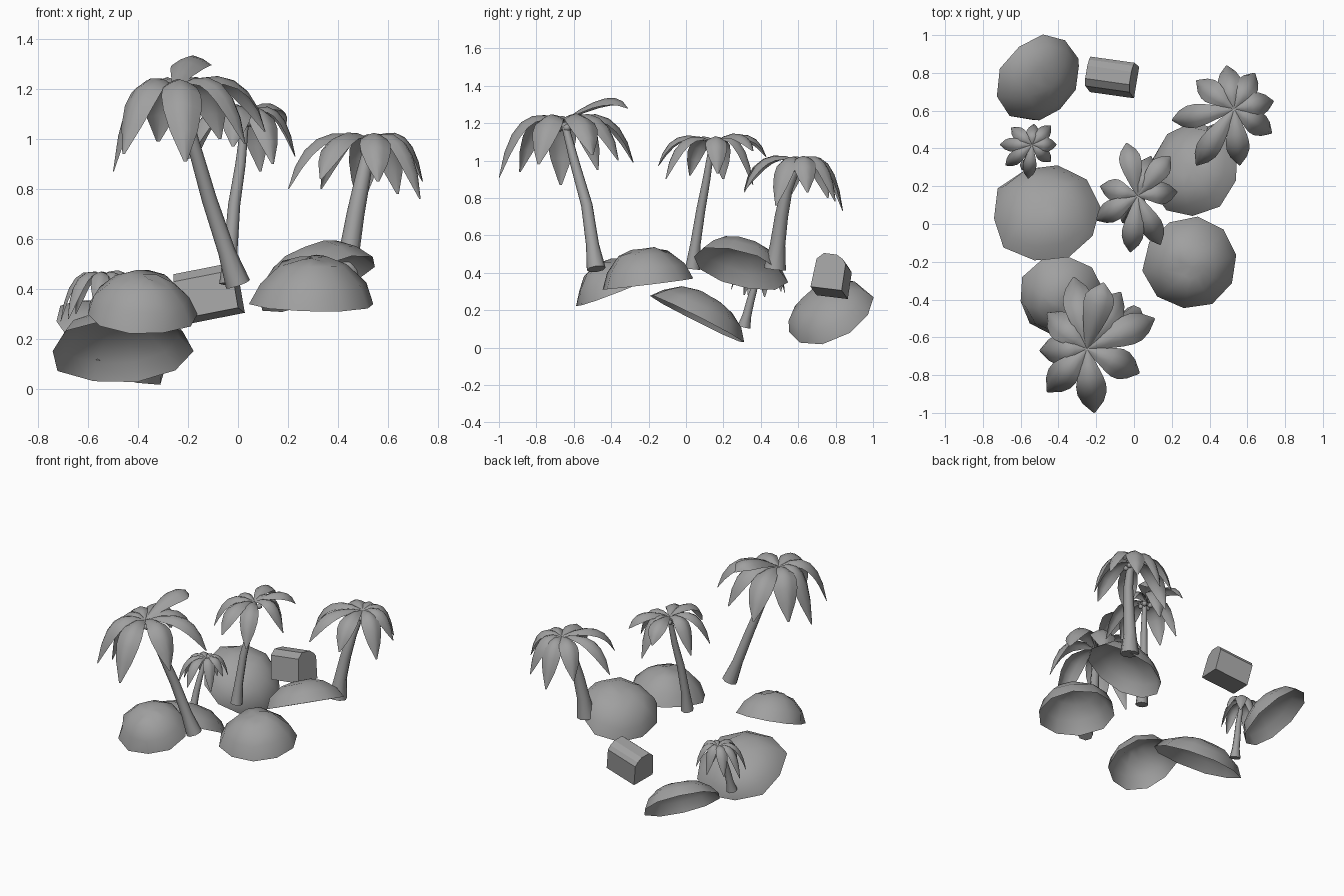
import bpy, bmesh, math, random
from mathutils import Vector, Euler

random.seed(4)
cube = bpy.data.objects.get("Cube")
if cube:
    bpy.data.objects.remove(cube)

grey = bpy.data.materials.new("stone grey")
grey.use_nodes = True
grey.diffuse_color = (0.35, 0.35, 0.35, 1)
grey.node_tree.nodes["Principled BSDF"].inputs["Base Color"].default_value = (0.35, 0.35, 0.35, 1)


def finish(bm, name, angle):
    """Turn a bmesh into a shaded object."""
    bmesh.ops.recalc_face_normals(bm, faces=bm.faces)
    mesh = bpy.data.meshes.new(name)
    bm.to_mesh(mesh)
    bm.free()
    mesh.materials.append(grey)
    obj = bpy.data.objects.new(name, mesh)
    bpy.context.collection.objects.link(obj)
    bpy.ops.object.select_all(action='DESELECT')
    obj.select_set(True)
    bpy.context.view_layer.objects.active = obj
    bpy.ops.object.shade_smooth_by_angle(angle=math.radians(angle))
    return obj


def bridge(bm, a, b):
    """Join two closed rings of vertices."""
    n = len(a)
    for i in range(n):
        j = (i + 1) % n
        bm.faces.new((a[i], a[j], b[j], b[i]))


def shell_rock(name, centre, normal, radius, depth, sides=10):
    """Open, tilted, many-sided dome."""
    bm = bmesh.new()
    turn = Vector(normal).to_track_quat('Z', 'Y')
    rings = []
    for r, h in ((1, 0), (0.84, 0.46), (0.55, 0.84), (0.25, 0.97)):
        ring = []
        for i in range(sides):
            a = math.tau * i / sides
            k = radius * r * random.uniform(0.95, 1.04)
            p = Vector((k * math.cos(a), k * math.sin(a), depth * h * random.uniform(0.93, 1.05)))
            ring.append(bm.verts.new(turn @ p + Vector(centre)))
        rings.append(ring)
    for a, b in zip(rings, rings[1:]):
        bridge(bm, a, b)
    apex = bm.verts.new(turn @ Vector((0, 0, depth)) + Vector(centre))
    top = rings[-1]
    for i in range(sides):
        bm.faces.new((top[i], top[(i + 1) % sides], apex))
    finish(bm, name, 50)


def trunk(name, path, width, sides=8):
    """Bent trunk with a flared foot and slim top."""
    bm = bmesh.new()
    path = [Vector(p) for p in path]
    rings = []
    for n, k in enumerate((1.75, 1.2, 1.05, 0.9, 0.65)):
        along = path[min(n + 1, 4)] - path[max(n - 1, 0)]
        turn = Vector((0, 0, 1)).rotation_difference(along)
        rings.append([bm.verts.new(path[n] + turn @ Vector(
            (width * k * math.cos(math.tau * i / sides), width * k * math.sin(math.tau * i / sides), 0)))
            for i in range(sides)])
    for a, b in zip(rings, rings[1:]):
        bridge(bm, a, b)
    bm.faces.new(rings[0])
    bm.faces.new(rings[-1])
    finish(bm, name, 60)


def crown(name, centre, tips, half, lift):
    """Arching folded fronds, one for each tip position."""
    bm = bmesh.new()
    c = Vector(centre)
    shape = (0.15, 0.55, 0.85, 1, 0.97, 0.7, 0.08)
    for tip in tips:
        tip = Vector(tip)
        flat = Vector((tip.x - c.x, tip.y - c.y, 0))
        side = Vector((-flat.y, flat.x, 0)).normalized()
        mid = c + flat * 0.8 + Vector((0, 0, lift + max(0, tip.z - c.z)))
        rows = []
        for i, w in enumerate(shape):
            t = i / (len(shape) - 1)
            p = c * (1 - t) ** 2 + mid * 2 * t * (1 - t) + tip * t * t
            tangent = ((mid - c) * (1 - t) + (tip - mid) * t).normalized()
            up = tangent.cross(side)
            if up.dot(flat + Vector((0, 0, 1))) < 0:
                up = -up
            rows.append([bm.verts.new(p + side * s * half * w - up * abs(s) ** 1.5 * half * w * 0.5)
                         for s in (-1, -0.5, 0, 0.5, 1)])
        for a, b in zip(rows, rows[1:]):
            for i in range(4):
                bm.faces.new((a[i], a[i + 1], b[i + 1], b[i]))
    finish(bm, name, 60)


def coconuts(name, centre, radius):
    """Small cluster of nuts under the fronds."""
    bm = bmesh.new()
    for i in range(4):
        a = math.tau * i / 4 + 0.6
        geo = bmesh.ops.create_icosphere(bm, subdivisions=1, radius=radius)
        bmesh.ops.translate(bm, verts=geo["verts"], vec=Vector(centre) + Vector(
            (math.cos(a) * radius * 1.5, math.sin(a) * radius * 1.5, -radius * 1.6)))
    finish(bm, name, 60)


# Rocks
shell_rock("back_rock", (-0.51, 0.775, 0.175), (0.52, -0.38, 0.77), 0.252, 0.14)
shell_rock("left_rock", (-0.465, 0.06, 0.152), (-0.05, 0.45, 0.89), 0.292, 0.14)
shell_rock("front_rock", (-0.39, -0.38, 0.3), (0.05, -0.36, 0.93), 0.222, 0.17)
shell_rock("right_rock", (0.3, -0.205, 0.34), (0.02, -0.12, 0.99), 0.25, 0.19)
shell_rock("far_right_rock", (0.315, 0.285, 0.42), (-0.37, 0.25, 0.89), 0.26, 0.145)

# Chest with a rounded lid
bm = bmesh.new()
profile = ((-0.085, -0.1), (0.085, -0.1), (0.085, 0.045), (0.065, 0.07),
           (0.03, 0.09), (-0.04, 0.09), (-0.075, 0.055))
ends = [[bm.verts.new((x, y, z)) for y, z in profile] for x in (-0.12, 0.12)]
bridge(bm, *ends)
for end in ends:
    bm.faces.new(end)
chest = finish(bm, "chest", 20)
chest.location = (-0.12, 0.78, 0.39)
chest.rotation_euler = Euler((math.radians(-7), math.radians(-11), math.radians(-8)))

# Tall front palm
trunk("front_trunk", ((0, -0.48, 0.42), (-0.045, -0.5, 0.55), (-0.115, -0.53, 0.76),
                      (-0.175, -0.59, 0.97), (-0.235, -0.65, 1.2)), 0.029)
crown("front_fronds", (-0.25, -0.66, 1.21),
      ((-0.32, -0.28, 0.99), (-0.16, -0.31, 1.28), (-0.07, -0.36, 1.0), (0.11, -0.5, 1.03), (0.03, -0.79, 0.98),
       (-0.21, -1.0, 0.91), (-0.46, -0.89, 0.94), (-0.5, -0.67, 0.87), (-0.46, -0.47, 0.95)), 0.08, 0.14)
coconuts("front_coconuts", (-0.245, -0.655, 1.21), 0.022)

# Middle palm
trunk("middle_trunk", ((-0.035, 0.035, 0.42), (-0.03, 0.05, 0.55), (-0.015, 0.08, 0.74),
                       (0.01, 0.11, 0.9), (0.03, 0.14, 1.09)), 0.023)
crown("middle_fronds", (0.02, 0.15, 1.1),
      ((-0.04, 0.43, 1.02), (0.19, 0.36, 1.05), (0.23, 0.17, 0.93), (0.14, -0.11, 0.9),
       (-0.02, -0.15, 0.97), (-0.2, 0.02, 0.92), (-0.18, 0.2, 0.9), (0.09, 0.36, 0.87)), 0.058, 0.11)
coconuts("middle_coconuts", (0.025, 0.145, 1.1), 0.02)

# Right palm
trunk("right_trunk", ((0.435, 0.475, 0.42), (0.445, 0.49, 0.55), (0.47, 0.51, 0.7),
                      (0.5, 0.54, 0.85), (0.53, 0.6, 0.99)), 0.034)
crown("right_fronds", (0.53, 0.61, 1.0),
      ((0.49, 0.84, 0.73), (0.64, 0.8, 0.78), (0.74, 0.65, 0.83), (0.73, 0.48, 0.76),
       (0.56, 0.31, 0.83), (0.33, 0.31, 0.84), (0.2, 0.55, 0.8), (0.33, 0.76, 0.8)), 0.062, 0.1)
coconuts("right_coconuts", (0.53, 0.6, 0.99), 0.02)

# Small palm
trunk("small_trunk", ((-0.57, 0.31, 0.11), (-0.565, 0.325, 0.17), (-0.56, 0.345, 0.25),
                      (-0.55, 0.37, 0.34), (-0.54, 0.41, 0.44)), 0.02)
crown("small_fronds", (-0.54, 0.42, 0.455),
      ((-0.53, 0.53, 0.29), (-0.44, 0.52, 0.32), (-0.41, 0.42, 0.36), (-0.44, 0.33, 0.28),
       (-0.56, 0.24, 0.31), (-0.68, 0.31, 0.28), (-0.71, 0.42, 0.27), (-0.65, 0.51, 0.3)), 0.036, 0.07)
